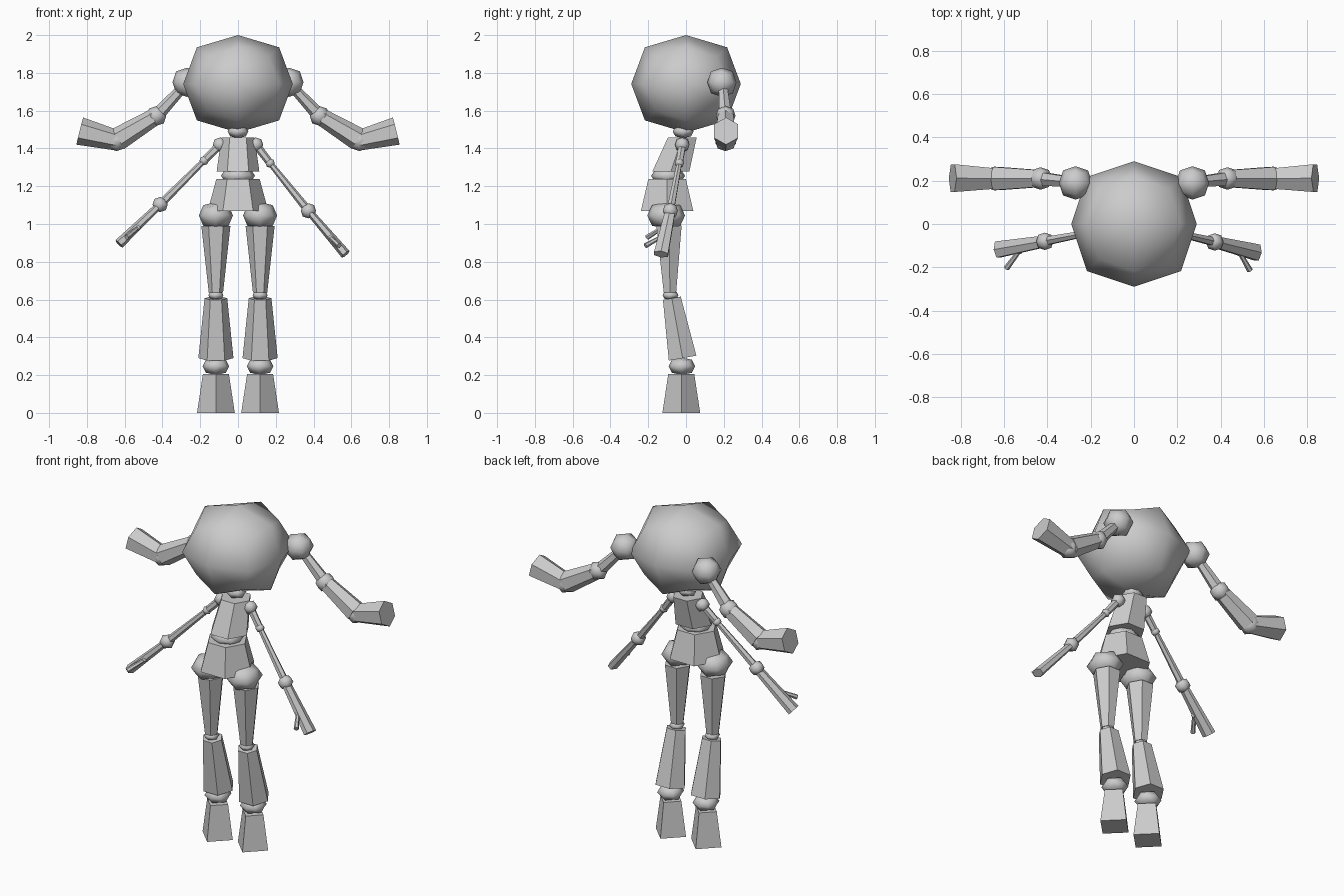
import bpy, bmesh, math
from mathutils import Vector

if "Cube" in bpy.data.objects:
    bpy.data.objects.remove(bpy.data.objects["Cube"])


def finish(name, bm, smooth=False):
    bmesh.ops.recalc_face_normals(bm, faces=bm.faces[:])
    for f in bm.faces:
        f.smooth = smooth
    me = bpy.data.meshes.new(name)
    bm.to_mesh(me)
    bm.free()
    ob = bpy.data.objects.new(name, me)
    bpy.context.collection.objects.link(ob)
    return ob


def ball(name, loc, r):
    """24-quad rounded cube, smooth shaded."""
    if not isinstance(r, tuple):
        r = (r, r, r)
    bm = bmesh.new()
    bmesh.ops.create_cube(bm, size=2)
    bmesh.ops.subdivide_edges(bm, edges=bm.edges[:], cuts=1, use_grid_fill=True)
    pull = {1: 1.0, 2: 0.75, 3: 0.5556}
    for v in bm.verts:
        k = pull[sum(abs(c) > 0.5 for c in v.co)]
        v.co = Vector(c * k * s + o for c, s, o in zip(v.co, r, loc))
    return finish(name, bm, True)


def limb(name, a, b, ra, rb, sides=6, axis=None, yscale=1.0):
    """Tapered prism from a to b, ends square to the axis, flat towards y."""
    a, b = Vector(a), Vector(b)
    d = Vector(axis) if axis else b - a
    u = Vector((0, 1, 0)).cross(d).normalized()
    w = d.cross(u).normalized()
    bm = bmesh.new()
    rings = []
    for p, r in ((a, ra), (b, rb)):
        ring = []
        for i in range(sides):
            t = 2 * math.pi * i / sides
            ring.append(bm.verts.new(p + u * r * math.cos(t) + w * r * yscale * math.sin(t)))
        bm.faces.new(ring)
        rings.append(ring)
    for i in range(sides):
        j = (i + 1) % sides
        bm.faces.new((rings[0][i], rings[0][j], rings[1][j], rings[1][i]))
    return finish(name, bm)


# head and torso
ball("head", (0, 0, 1.742), (0.29, 0.29, 0.258))
ball("neck", (0, -0.015, 1.49), (0.055, 0.055, 0.035))
limb("chest", (0, -0.08, 1.278), (0, -0.02, 1.457), 0.113, 0.088, axis=(0, 0, 1))
ball("waist", (0, -0.095, 1.255), (0.09, 0.09, 0.045))
limb("pelvis", (0, -0.1, 1.07), (0, -0.1, 1.237), 0.16, 0.115, axis=(0, 0, 1))

for s, side in ((-1, "right"), (1, "left")):
    # legs
    x = 0.117 * s
    ball(side + "_hip", (x, -0.105, 1.045), (0.09, 0.1, 0.072))
    limb(side + "_thigh", (x, -0.09, 0.99), (x, -0.085, 0.638), 0.077, 0.038)
    ball(side + "_knee", (x, -0.082, 0.623), (0.04, 0.042, 0.025))
    limb(side + "_shin", (x, -0.075, 0.607), (x, -0.018, 0.29), 0.06, 0.093, yscale=0.92)
    ball(side + "_ankle", (x, -0.022, 0.247), (0.07, 0.07, 0.046))
    limb(side + "_foot", (x, -0.025, 0), (x, -0.025, 0.205), 0.1, 0.069, sides=4)

    # hair tails
    ball(side + "_tail_root", (0.27 * s, 0.19, 1.75), 0.077)
    limb(side + "_tail_upper", (0.29 * s, 0.195, 1.725), (0.42 * s, 0.207, 1.585), 0.026, 0.036)
    ball(side + "_tail_joint_upper", (0.432 * s, 0.21, 1.572), 0.052)
    limb(side + "_tail_middle", (0.445 * s, 0.21, 1.565), (0.635 * s, 0.21, 1.45), 0.046, 0.062)
    ball(side + "_tail_joint_lower", (0.642 * s, 0.21, 1.442), 0.056)
    limb(side + "_tail_end", (0.642 * s, 0.21, 1.443), (0.838 * s, 0.212, 1.492), 0.054, 0.074)

# arms, posed differently on each side
arms = {
    "right": dict(shoulder=(-0.095, -0.02, 1.42), collar=(-0.18, -0.035, 1.335),
                  elbow=(-0.412, -0.08, 1.103), hand=(-0.63, -0.118, 0.895),
                  thumb=((-0.53, -0.125, 0.98), (-0.59, -0.205, 0.93))),
    "left": dict(shoulder=(0.095, -0.02, 1.42), collar=(0.17, -0.035, 1.322),
                 elbow=(0.373, -0.083, 1.07), hand=(0.57, -0.132, 0.84),
                 thumb=((0.49, -0.135, 0.93), (0.536, -0.215, 0.885))),
}
for side, p in arms.items():
    ball(side + "_shoulder", p["shoulder"], 0.038)
    limb(side + "_upper_arm", p["shoulder"], p["collar"], 0.022, 0.02)
    ball(side + "_arm_joint", p["collar"], 0.024)
    limb(side + "_lower_arm", p["collar"], p["elbow"], 0.015, 0.022)
    ball(side + "_elbow", p["elbow"], 0.04)
    limb(side + "_hand", p["elbow"], p["hand"], 0.019, 0.027, yscale=1.6)
    ball(side + "_thumb_joint", p["thumb"][0], 0.015)
    limb(side + "_thumb", *p["thumb"], 0.01, 0.014)
